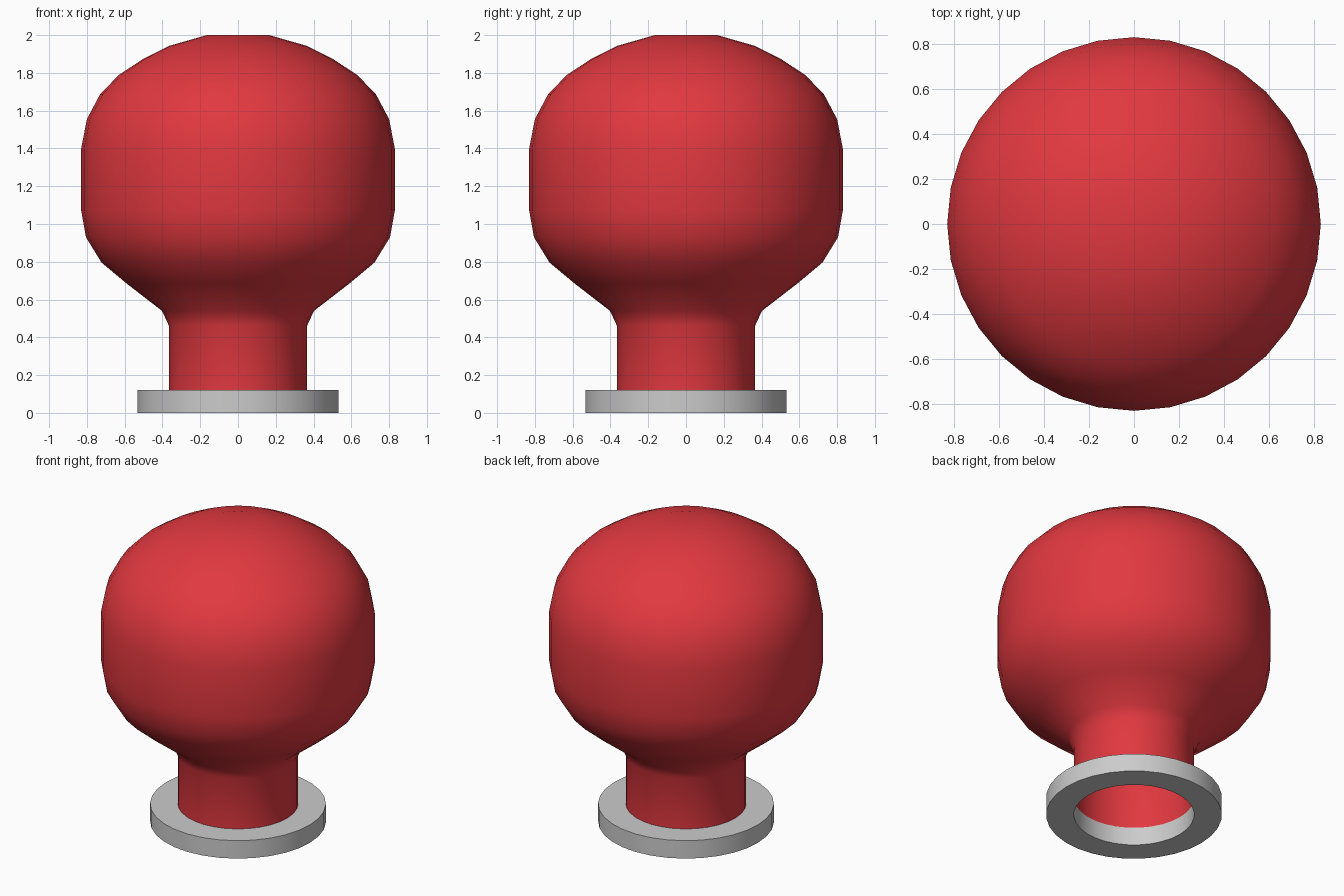
import bpy, bmesh, math

if "Cube" in bpy.data.objects:
    bpy.data.objects.remove(bpy.data.objects["Cube"])

SIDES = 32


def lathe(name, profile, closed=False, color=None):
    """Revolve (radius, z) points, listed bottom to top on the outside, about z."""
    bm = bmesh.new()
    rings = [[bm.verts.new((r * math.cos(2 * math.pi * i / SIDES),
                            r * math.sin(2 * math.pi * i / SIDES), z))
              for i in range(SIDES)] for r, z in profile]
    pairs = list(zip(rings, rings[1:]))
    if closed:
        pairs.append((rings[-1], rings[0]))
    for low, high in pairs:
        for i in range(SIDES):
            j = (i + 1) % SIDES
            bm.faces.new((low[i], low[j], high[j], high[i]))
    if not closed:
        bm.faces.new(rings[-1])  # flat crown
    mesh = bpy.data.meshes.new(name)
    bm.to_mesh(mesh)
    bm.free()
    obj = bpy.data.objects.new(name, mesh)
    bpy.context.collection.objects.link(obj)
    if color:
        mat = bpy.data.materials.new(name + "_paint")
        mat.diffuse_color = color
        mat.use_nodes = True
        mat.node_tree.nodes["Principled BSDF"].inputs["Base Color"].default_value = mat.diffuse_color
        mesh.materials.append(mat)
    bpy.ops.object.select_all(action='DESELECT')
    obj.select_set(True)
    bpy.context.view_layer.objects.active = obj
    bpy.ops.object.shade_smooth_by_angle(angle=math.radians(40))
    return obj


# Red bulb with hollow neck, open at the bottom
lathe("bulb", [(0.365, 0.12), (0.365, 0.46), (0.402, 0.54), (0.59, 0.685),
               (0.722, 0.795), (0.805, 0.93), (0.83, 1.07), (0.83, 1.40),
               (0.80, 1.555), (0.73, 1.687), (0.63, 1.79), (0.497, 1.877),
               (0.365, 1.943), (0.165, 2.0)],
      color=(0.75, 0.04, 0.05, 1))

# Grey flange ring at the base
lathe("base_ring", [(0.365, 0), (0.533, 0), (0.533, 0.12), (0.365, 0.12)], closed=True)
